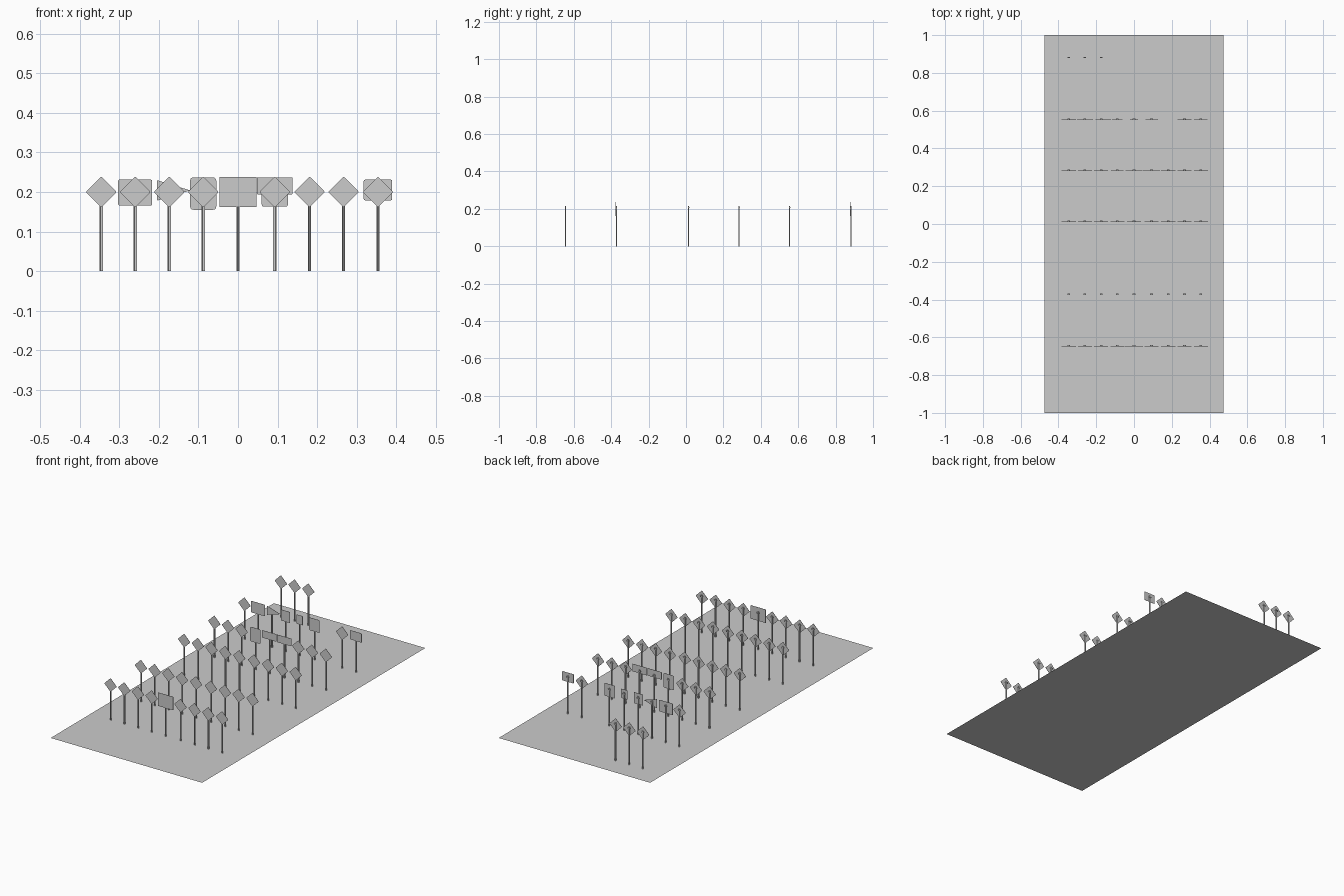
import bpy, bmesh

if "Cube" in bpy.data.objects:
    bpy.data.objects.remove(bpy.data.objects["Cube"])

COLS = [-0.346, -0.26, -0.174, -0.088, 0.0, 0.093, 0.181, 0.267, 0.354]
ROWS = [-0.645, -0.373, 0.014, 0.284, 0.554, 0.881]


def extruded(name, pts, depth, plane, loc, radius=0.0):
    """Extrude a 2D outline: plane 'XZ' goes along +y, plane 'XY' along +z."""
    bm = bmesh.new()
    xz = plane == 'XZ'
    vs = [bm.verts.new((a, 0, b) if xz else (a, b, 0)) for a, b in pts]
    bm.faces.new(vs)
    if radius:
        bmesh.ops.bevel(bm, geom=bm.verts[:], offset=radius, segments=3,
                        profile=0.5, affect='VERTICES')
    r = bmesh.ops.extrude_face_region(bm, geom=bm.faces[:])
    bmesh.ops.translate(bm, vec=(0, depth, 0) if xz else (0, 0, depth),
                        verts=[e for e in r['geom'] if isinstance(e, bmesh.types.BMVert)])
    bmesh.ops.recalc_face_normals(bm, faces=bm.faces[:])
    me = bpy.data.meshes.new(name)
    bm.to_mesh(me)
    bm.free()
    ob = bpy.data.objects.new(name, me)
    ob.location = loc
    bpy.context.collection.objects.link(ob)
    return ob


def rect(w, z0, z1):
    return [(-w, z0), (w, z0), (w, z1), (-w, z1)]


# sign outlines (x offset, z) with corner radius
d = 0.039
DIAMOND = ([(0, 0.2 - d), (d, 0.2), (0, 0.2 + d), (-d, 0.2)], 0.003)
SPECIAL = {
    (0, 4): (rect(0.047, 0.162, 0.238), 0.002),
    (3, 3): (rect(0.033, 0.155, 0.237), 0.008),
    (3, 4): (rect(0.045, 0.195, 0.237), 0.002),
    (3, 5): (rect(0.045, 0.194, 0.237), 0.002),
    (4, 1): (rect(0.043, 0.166, 0.231), 0.003),
    (4, 2): ([(-0.031, 0.178), (0.053, 0.204), (-0.031, 0.23)], 0.003),
    (4, 3): (rect(0.028, 0.17, 0.232), 0.003),
    (4, 4): (rect(0.02, 0.178, 0.23), 0.003),
    (4, 5): (rect(0.033, 0.163, 0.235), 0.005),
    (4, 8): (rect(0.036, 0.179, 0.231), 0.003),
}

# U-channel post section
U = [(-0.004, -0.002), (-0.0025, -0.002), (-0.0015, 0.0015), (0.0015, 0.0015),
     (0.0025, -0.002), (0.004, -0.002), (0.0025, 0.003), (-0.0025, 0.003)]

# ground slab sheet
bm = bmesh.new()
bm.faces.new([bm.verts.new(p) for p in
              [(-0.475, -1, 0), (0.475, -1, 0), (0.475, 1, 0), (-0.475, 1, 0)]])
me = bpy.data.meshes.new("ground_sheet")
bm.to_mesh(me)
bm.free()
bpy.context.collection.objects.link(bpy.data.objects.new("ground_sheet", me))

# grid of signs
for r, y in enumerate(ROWS):
    for c, x in enumerate(COLS):
        if (r == 5 and c > 2) or (r, c) == (4, 6):
            continue
        pts, rad = SPECIAL.get((r, c), DIAMOND)
        extruded("post", U, 0.215, 'XY', (x, y, 0))
        extruded("sign_plate", pts, 0.0012, 'XZ', (x, y - 0.0032, 0), rad)
        # clamp behind the plate
        extruded("clamp", rect(0.007, 0.204, 0.21), 0.006, 'XZ', (x, y - 0.002, 0))
